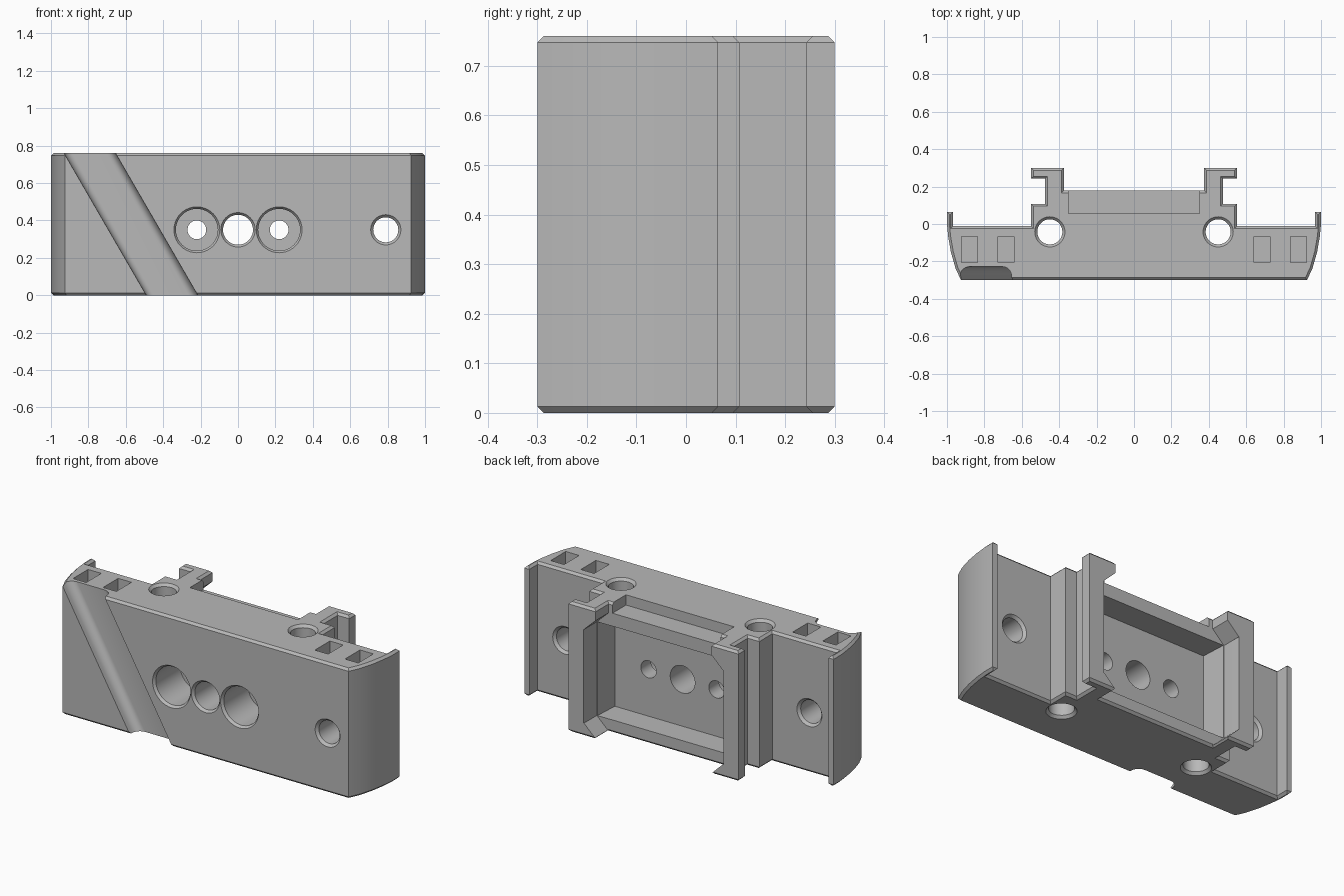
import bpy, bmesh, math
from mathutils import Vector

old = bpy.data.objects.get("Cube")
if old:
    bpy.data.objects.remove(old, do_unlink=True)

H = 0.76
grey = bpy.data.materials.new("plain_grey")
grey.use_nodes = True
COLOUR = (0.48, 0.48, 0.48, 1)
grey.diffuse_color = COLOUR
grey.node_tree.nodes["Principled BSDF"].inputs["Base Color"].default_value = COLOUR


def make_object(name, bm):
    bmesh.ops.recalc_face_normals(bm, faces=bm.faces[:])
    mesh = bpy.data.meshes.new(name)
    bm.to_mesh(mesh)
    bm.free()
    mesh.materials.append(grey)
    obj = bpy.data.objects.new(name, mesh)
    bpy.context.collection.objects.link(obj)
    return obj


def loft(*rings):
    """Closed solid through matching rings of 3D points."""
    bm = bmesh.new()
    loops = [[bm.verts.new(p) for p in ring] for ring in rings]
    n = len(loops[0])
    bm.faces.new(loops[0])
    bm.faces.new(loops[-1][::-1])
    for a, b in zip(loops, loops[1:]):
        for i in range(n):
            j = (i + 1) % n
            bm.faces.new((a[i], b[i], b[j], a[j]))
    return bm


def shrink(points, d):
    """Mitred inward offset of a counter-clockwise outline."""
    result = []
    for i, p in enumerate(points):
        before, here, after = Vector(points[i - 1]), Vector(p), Vector(points[(i + 1) % len(points)])
        e1, e2 = (here - before).normalized(), (after - here).normalized()
        n1, n2 = Vector((-e1.y, e1.x)), Vector((-e2.y, e2.x))
        result.append(here + (n1 + n2) * d / (1 + n1.dot(n2)))
    return result


cutters = []


def cut(name, bm):
    obj = make_object(name, bm)
    obj.hide_render = True
    cutters.append(obj)


def hole_cut(name, x, other, steps, upright=False):
    """Turned cutter along y (or z): steps are (position, radius)."""
    rings = []
    for pos, r in steps:
        ring = []
        for i in range(40):
            a = math.tau * i / 40
            u, v = x + r * math.cos(a), other + r * math.sin(a)
            ring.append((u, v, pos) if upright else (u, pos, v))
        rings.append(ring)
    cut(name, loft(*rings))


def box_cut(name, x, y, z):
    ring = lambda h: [(x[0], y[0], h), (x[1], y[0], h), (x[1], y[1], h), (x[0], y[1], h)]
    cut(name, loft(ring(z[0]), ring(z[1])))


# Main body: mirrored rail outline, lofted upward with chamfered rims
half = [(0.925, -0.3), (0.955, -0.235), (0.979, -0.15), (0.993, -0.07), (1, 0),
        (1, 0.065), (0.968, 0.065), (0.968, -0.012), (0.55, -0.012), (0.55, 0.108),
        (0.475, 0.108), (0.475, 0.242), (0.55, 0.242), (0.55, 0.3), (0.375, 0.3),
        (0.375, 0.18)]
outline = half + [(-x, y) for x, y in reversed(half)]
RIM = 0.013
inner = shrink(outline, RIM)
level = lambda pts, z: [(x, y, z) for x, y in pts]
body = make_object("mounting_block", loft(level(inner, 0), level(outline, RIM),
                                          level(outline, H - RIM), level(inner, H)))

# Back pocket between floor and ceiling, with sloped ends between the rails
WALL, LOW, HIGH = 0.076, 0.076, 0.624


def upright_ring(right, y):
    return [(x, y, z) for x, z in right + [(-x, z) for x, z in reversed(right)]]


pocket_ring = lambda w, y: upright_ring([(w, LOW), (w, HIGH)], y)
cut("pocket_cutter", loft(pocket_ring(0.438, 0.032), pocket_ring(0.455, 0.35)))
slopes = [(0.37, LOW - WALL), (0.45, LOW), (0.45, HIGH), (0.37, HIGH + WALL)]
cut("rail_slope_cutter", loft(upright_ring(slopes, 0.181), upright_ring(slopes, 0.34)))

# Step above the pocket's upper wall
box_cut("upper_step_cutter", (-0.35, 0.35), (0.055, 0.25), (HIGH + WALL, H + 0.1))

# Diagonal front groove with rounded inner corners
def groove_ring(z):
    x = -0.49 - 0.44 * z / H
    w, r, deep = 0.275, 0.05, -0.228
    pts = [(x, -0.4)]
    for cx, a0 in ((x + r, 180), (x + w - r, 90)):
        for i in range(7):
            a = math.radians(a0 - 15 * i)
            pts.append((cx + r * math.cos(a), deep - r + r * math.sin(a)))
    pts.append((x + w, -0.4))
    return [(px, py, z) for px, py in pts]


cut("groove_cutter", loft(groove_ring(-0.1), groove_ring(H + 0.1)))

# Front holes, countersunk at their rims
ZH = 0.35
hole_cut("centre_hole_cutter", 0, ZH, [(-0.31, 0.1), (-0.285, 0.08), (0.15, 0.08)])
for s in (-1, 1):
    hole_cut("screw_hole_cutter", 0.22 * s, ZH, [(-0.31, 0.13), (-0.285, 0.112), (-0.06, 0.112),
                                               (-0.06, 0.05), (0.15, 0.05)])
    front = -0.3 if s > 0 else -0.228
    hole_cut("side_hole_cutter", 0.79 * s, ZH, [(front - 0.01, 0.09), (front + 0.015, 0.067),
                                              (-0.027, 0.067), (-0.002, 0.09)])
    # Vertical through holes
    hole_cut("vertical_hole_cutter", 0.45 * s, -0.042,
             [(-0.01, 0.09), (0.015, 0.067), (H - 0.015, 0.067), (H + 0.01, 0.09)], upright=True)
    # Rectangular slots in the top
    for x in (0.685 * s, 0.88 * s):
        box_cut("slot_cutter", (x - 0.043, x + 0.043), (-0.207, -0.068), (H - 0.13, H + 0.1))

# Apply every cut, then remove the cutters
for c in cutters:
    mod = body.modifiers.new(c.name, 'BOOLEAN')
    mod.operation = 'DIFFERENCE'
    mod.solver = 'EXACT'
    mod.object = c
bpy.context.view_layer.update()
graph = bpy.context.evaluated_depsgraph_get()
finished = bpy.data.meshes.new_from_object(body.evaluated_get(graph))
body.modifiers.clear()
body.data = finished
for c in cutters:
    bpy.data.objects.remove(c, do_unlink=True)
finished.materials.clear()
finished.materials.append(grey)
for p in finished.polygons:
    p.material_index = 0

bpy.ops.object.select_all(action='DESELECT')
body.select_set(True)
bpy.context.view_layer.objects.active = body
bpy.ops.object.shade_smooth_by_angle(angle=math.radians(25))
